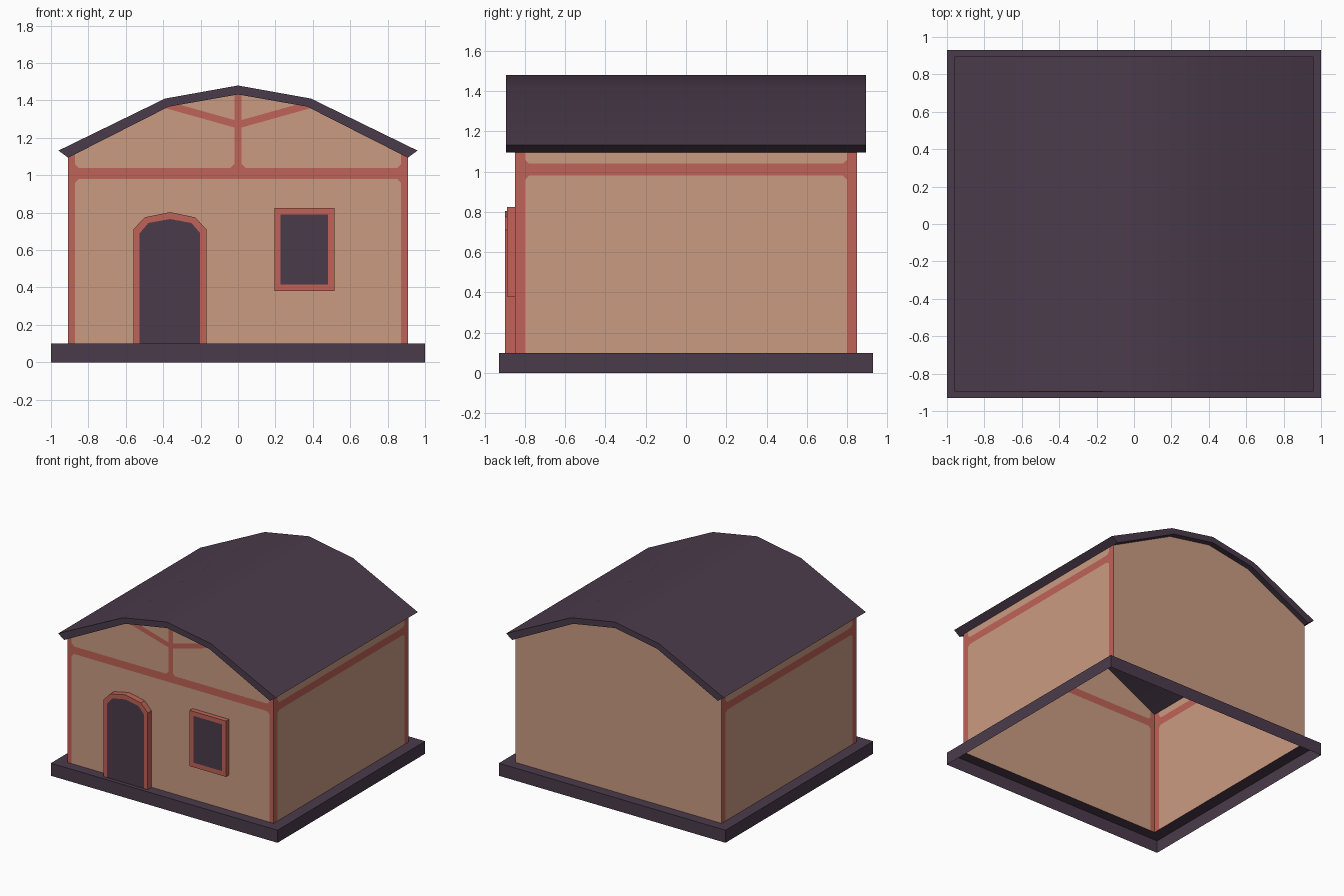
import bpy, bmesh
from mathutils import Vector

if "Cube" in bpy.data.objects:
    bpy.data.objects.remove(bpy.data.objects["Cube"])


def material(name, rgb):
    m = bpy.data.materials.new(name)
    m.diffuse_color = (*rgb, 1)
    m.use_nodes = True
    m.node_tree.nodes["Principled BSDF"].inputs["Base Color"].default_value = m.diffuse_color
    return m


PLASTER = material("plaster", (0.60, 0.33, 0.225))
TIMBER = material("red timber", (0.52, 0.125, 0.095))
DARK = material("dark slate", (0.071, 0.044, 0.071))


def finish(bm, name, mats):
    me = bpy.data.meshes.new(name)
    bm.to_mesh(me)
    bm.free()
    for m in mats:
        me.materials.append(m)
    ob = bpy.data.objects.new(name, me)
    bpy.context.collection.objects.link(ob)
    return ob


def loft(bm, a, b, closed=True):
    """Quads between two rows of vertices."""
    n = len(a)
    for i in range(n if closed else n - 1):
        j = (i + 1) % n
        bm.faces.new((a[i], a[j], b[j], b[i]))


def ring(bm, pts, y):
    return [bm.verts.new((x, y, z)) for x, z in pts]


def mirrored(half):
    """Complete a left half profile ending on the centre line."""
    return half + [(-x, z) for x, z in reversed(half[:-1])]


# Base: hollow plinth with an open bottom and a rim around the walls
bm = bmesh.new()
rows = []
for x, y, z in ((1, .93, 0), (1, .93, .1), (.905, .845, .1)):
    rows.append([bm.verts.new((sx * x, sy * y, z))
                 for sx, sy in ((-1, -1), (1, -1), (1, 1), (-1, 1))])
loft(bm, rows[0], rows[1])
loft(bm, rows[1], rows[2])
finish(bm, "base", [DARK])

# Walls: shell with gable ends, timber pattern cut into the faces
W, D = .91, .85
gable = mirrored([(-W, .1), (-W, 1.095), (-.37, 1.367), (0, 1.432)])
bm = bmesh.new()
front, back = ring(bm, gable, -D), ring(bm, gable, D)
bm.faces.new(front[::-1])
bm.faces.new(back)
for i in (0, 5):
    bm.faces.new((front[i], front[i + 1], back[i + 1], back[i]))
bmesh.ops.recalc_face_normals(bm, faces=bm.faces)


def cut(co, no):
    bmesh.ops.bisect_plane(bm, geom=bm.verts[:] + bm.edges[:] + bm.faces[:],
                           plane_co=co, plane_no=no, dist=1e-6)


POST_X, POST_Y, KING, LOW, HIGH, CH = .872, .80, .02, .98, 1.04, .02
# panel corners trimmed by a small chamfer: position, height, direction into panel
front_corners = [(POST_X, LOW, -1, -1), (POST_X, HIGH, -1, 1), (KING, HIGH, 1, 1)]
side_corners = [(POST_Y, LOW, -1, -1), (POST_Y, HIGH, -1, 1)]
for z in (LOW, HIGH):
    cut((0, 0, z), (0, 0, 1))
for s in (-1, 1):
    cut((s * POST_X, 0, 0), (1, 0, 0))
    cut((s * KING, 0, 0), (1, 0, 0))
    cut((0, s * POST_Y, 0), (0, 1, 0))
    for z in (1.25, 1.29):
        cut((0, 0, z), (-.28 * s, 0, 1))
    for c, z, dx, dz in front_corners:
        cut((s * (c + dx * CH), 0, z), (s * dx, 0, dz))
    for c, z, dx, dz in side_corners:
        cut((0, s * (c + dx * CH), z), (0, s * dx, dz))


def is_timber(u, z, post, corners):
    if u > post or LOW < z < HIGH:
        return True
    return any(dx * (u - c) > 0 and dz * (z - h) > 0
               and dx * (u - c) + dz * (z - h) < CH for c, h, dx, dz in corners)


for f in bm.faces:
    c = f.calc_center_median()
    u = abs(c.x)
    if abs(f.normal.x) > .5:
        f.material_index = int(is_timber(abs(c.y), c.z, POST_Y, side_corners))
    elif f.normal.y < -.5:
        king = u < KING and c.z > HIGH
        brace = c.z > HIGH and 1.25 < c.z - .28 * u < 1.29
        f.material_index = int(king or brace or
                               is_timber(u, c.z, POST_X, front_corners))
finish(bm, "walls", [PLASTER, TIMBER])

# Roof: curved slab extruded front to back
top = mirrored([(-.96, 1.132), (-.39, 1.41), (0, 1.48)])
under = mirrored([(-.908, 1.094), (-.37, 1.367), (0, 1.432)])
bm = bmesh.new()
tf, tb = ring(bm, top, -.895), ring(bm, top, .895)
uf, ub = ring(bm, under, -.895), ring(bm, under, .895)
for a, b in ((tf, tb), (ub, uf), (uf, tf), (tb, ub)):
    loft(bm, a, b, closed=False)
for i in (0, -1):
    bm.faces.new((tf[i], tb[i], ub[i], uf[i]))
bmesh.ops.recalc_face_normals(bm, faces=bm.faces)
roof = finish(bm, "roof", [DARK])
bpy.context.view_layer.objects.active = roof
roof.select_set(True)
bpy.ops.object.shade_smooth_by_angle(angle=.6)


# Door and window: raised frame around a dark panel
def framed_panel(name, outer, inner, y, closed):
    bm = bmesh.new()
    wall, rim, pane = ring(bm, outer, -D), ring(bm, outer, y), ring(bm, inner, y)
    loft(bm, wall, rim, closed)
    loft(bm, rim, pane, closed)
    bm.faces.new(pane).material_index = 1
    bmesh.ops.recalc_face_normals(bm, faces=bm.faces)
    # keep the front facing outwards
    if sum(f.normal.y for f in bm.faces) > 0:
        bmesh.ops.reverse_faces(bm, faces=bm.faces)
    return finish(bm, name, [TIMBER, DARK])


def arch(w, spring, shoulder_w, shoulder, peak):
    half = [(-w, .1), (-w, spring), (-shoulder_w, shoulder), (0, peak)]
    return [(x - .364, z) for x, z in mirrored(half)]


def rect(x0, x1, z0, z1):
    return [(x0, z0), (x0, z1), (x1, z1), (x1, z0)]


framed_panel("door", arch(.196, .71, .135, .775, .803),
             arch(.162, .69, .115, .745, .766), -.898, False)
framed_panel("window", rect(.195, .515, .38, .825),
             rect(.228, .482, .417, .79), -.888, True)
